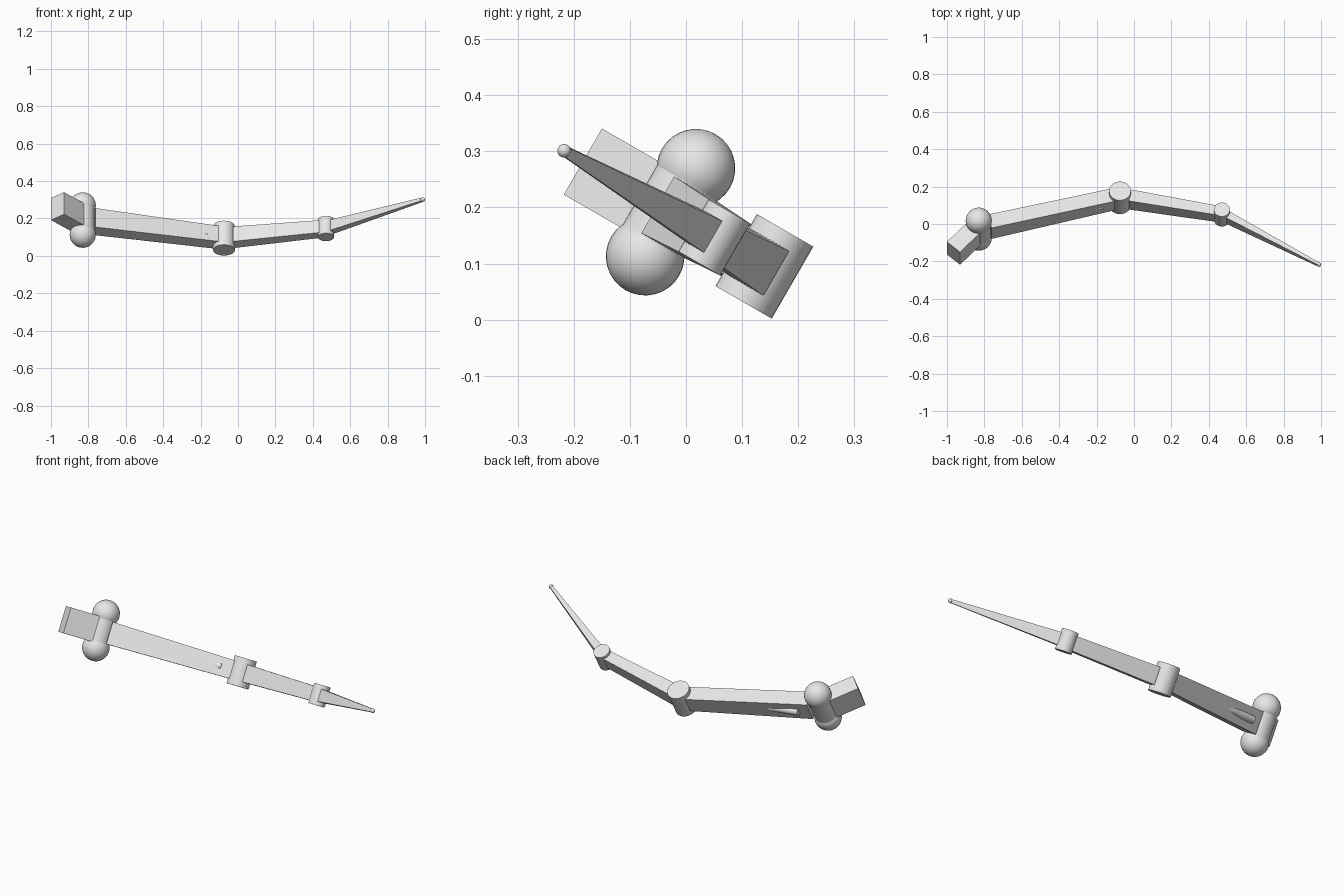
import bpy, bmesh, math
from mathutils import Matrix, Vector

cube = bpy.data.objects.get("Cube")
if cube:
    bpy.data.objects.remove(cube, do_unlink=True)

grey = bpy.data.materials.new("light_grey")
grey.use_nodes = True
colour = (0.8, 0.8, 0.8, 1)
grey.diffuse_color = colour
grey.node_tree.nodes["Principled BSDF"].inputs["Base Color"].default_value = colour

# The limb bends in one tilted plane: local x and y lie in it, local z is the hinge axis
FRAME = Matrix.Translation((0, -0.0275, 0.1915)) @ Matrix.Rotation(math.radians(-30), 4, 'X')


def finish(name, bm, smooth=False):
    bmesh.ops.recalc_face_normals(bm, faces=bm.faces)
    bm.transform(FRAME)
    mesh = bpy.data.meshes.new(name)
    bm.to_mesh(mesh)
    bm.free()
    mesh.materials.append(grey)
    obj = bpy.data.objects.new(name, mesh)
    bpy.context.collection.objects.link(obj)
    if smooth:
        bpy.ops.object.select_all(action='DESELECT')
        obj.select_set(True)
        bpy.context.view_layer.objects.active = obj
        bpy.ops.object.shade_smooth_by_angle(angle=math.radians(35))


def ball(name, centre, radius):
    bm = bmesh.new()
    bmesh.ops.create_uvsphere(bm, u_segments=32, v_segments=16, radius=radius,
                              matrix=Matrix.Translation(centre))
    finish(name, bm, True)


def rod(name, start, end, radius):
    start, end = Vector(start), Vector(end)
    axis = end - start
    bm = bmesh.new()
    turn = axis.to_track_quat('Z', 'Y').to_matrix().to_4x4()
    bmesh.ops.create_cone(bm, cap_ends=True, segments=32, radius1=radius, radius2=radius,
                          depth=axis.length,
                          matrix=Matrix.Translation((start + end) / 2) @ turn)
    finish(name, bm, True)


def hinge(name, centre, radius, length):
    half = Vector((0, 0, length / 2))
    rod(name, centre - half, centre + half, radius)


def bar(name, start, end, size_start, size_end, gap=0):
    """Tapered box between two joints; sizes are (thickness, height)."""
    along = (end - start).normalized()
    side = Vector((-along.y, along.x, 0))
    bm = bmesh.new()
    rings = []
    for point, (thick, high) in ((start + along * gap, size_start), (end, size_end)):
        rings.append([bm.verts.new(point + side * a * thick / 2 + Vector((0, 0, b * high / 2)))
                      for a, b in ((-1, -1), (1, -1), (1, 1), (-1, 1))])
    for ring in rings:
        bm.faces.new(ring)
    for i in range(4):
        j = (i + 1) % 4
        bm.faces.new((rings[0][i], rings[0][j], rings[1][j], rings[1][i]))
    finish(name, bm)


# Joint positions in the bending plane
base = Vector((-0.965, -0.149, 0))
shoulder = Vector((-0.83, 0, 0))
elbow = Vector((-0.075, 0.193, 0))
wrist = Vector((0.47, 0.09, 0))
tip = Vector((0.988, -0.219, 0))

# Mounting block and shoulder joint with round ends
bar("mounting_block", base, shoulder, (0.094, 0.136), (0.094, 0.136))
hinge("shoulder_hinge", shoulder, 0.063, 0.181)
for name, s in (("upper_shoulder_ball", 1), ("lower_shoulder_ball", -1)):
    ball(name, shoulder + Vector((0, 0, s * 0.0905)), 0.07)

# Limb segments and hinges
bar("upper_segment", shoulder, elbow, (0.085, 0.117), (0.08, 0.095), 0.06)
hinge("elbow_hinge", elbow, 0.058, 0.148)
bar("middle_segment", elbow, wrist, (0.071, 0.092), (0.056, 0.075), 0.055)
hinge("wrist_hinge", wrist, 0.043, 0.107)
bar("end_segment", wrist, tip, (0.042, 0.065), (0.016, 0.018), 0.04)
ball("tip_ball", tip, 0.012)

# Piston running diagonally through the upper segment
along = (elbow - shoulder).normalized()
side = Vector((-along.y, along.x, 0))
rod("piston", shoulder + along * 0.12 + side * 0.045,
    shoulder + along * 0.68 - side * 0.026, 0.02)
